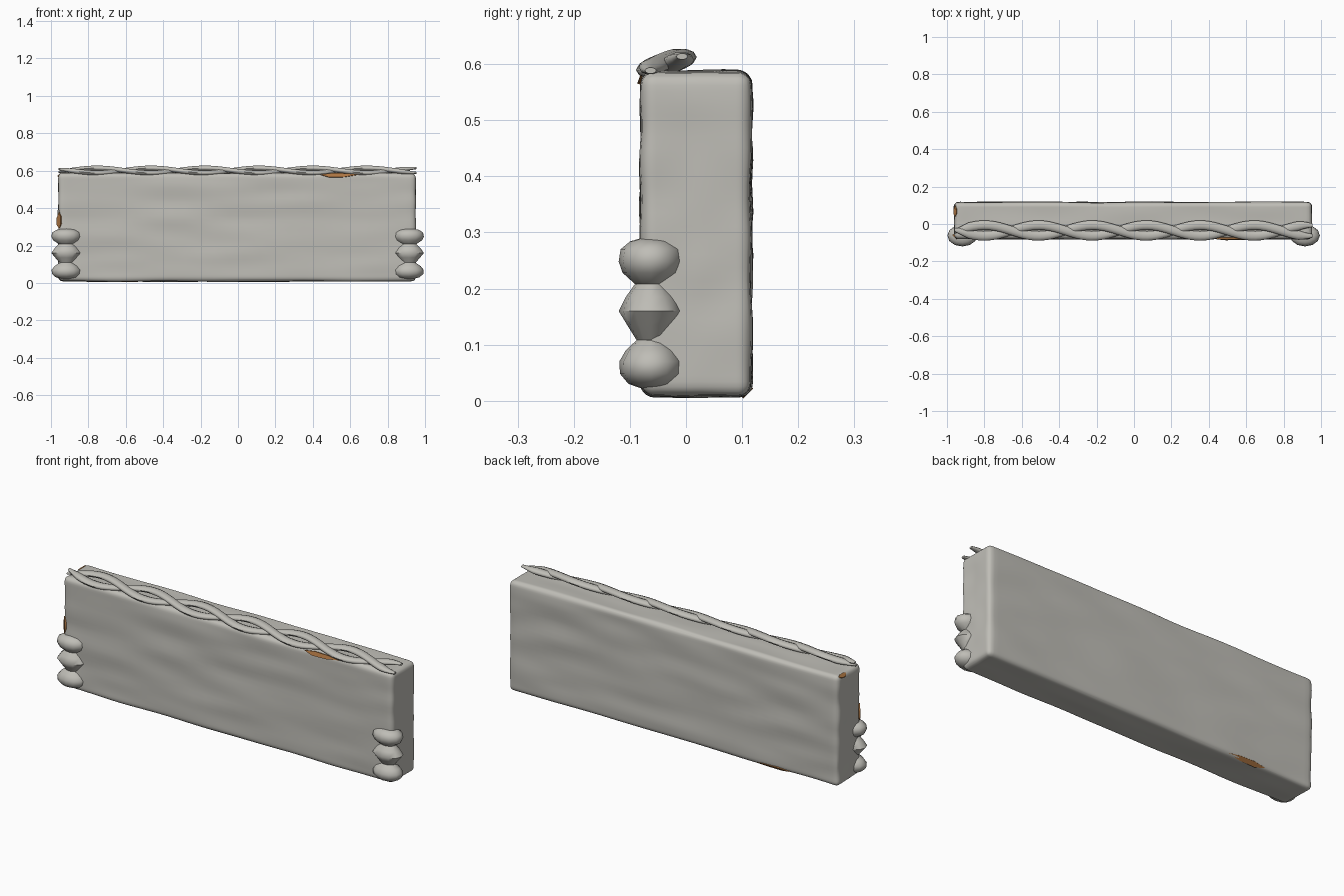
import bpy, bmesh, math
from mathutils import Vector, noise

cube = bpy.data.objects.get("Cube")
if cube:
    bpy.data.objects.remove(cube)


def material(name, color):
    m = bpy.data.materials.new(name)
    m.use_nodes = True
    m.diffuse_color = (*color, 1)
    m.node_tree.nodes["Principled BSDF"].inputs["Base Color"].default_value = (*color, 1)
    return m


stone = material("pale grey stone", (0.52, 0.51, 0.47))
wood = material("orange brown wood", (0.42, 0.18, 0.055))


def finish(bm, name, mat, angle=60):
    bmesh.ops.recalc_face_normals(bm, faces=bm.faces)
    mesh = bpy.data.meshes.new(name)
    bm.to_mesh(mesh)
    bm.free()
    mesh.materials.append(mat)
    obj = bpy.data.objects.new(name, mesh)
    bpy.context.collection.objects.link(obj)
    bpy.ops.object.select_all(action="DESELECT")
    obj.select_set(True)
    bpy.context.view_layer.objects.active = obj
    bpy.ops.object.shade_smooth_by_angle(angle=math.radians(angle))
    return obj


def loft(bm, rings):
    """Skin a list of point rings and cap both ends."""
    loops = [[bm.verts.new(p) for p in ring] for ring in rings]
    n = len(loops[0])
    for a, b in zip(loops, loops[1:]):
        for i in range(n):
            j = (i + 1) % n
            bm.faces.new((a[i], a[j], b[j], b[i]))
    bm.faces.new(loops[0])
    bm.faces.new(loops[-1])


# Slab: rounded box with gently uneven, lengthwise-streaked surfaces
HALF = Vector((0.955, 0.098, 0.29))
CENTRE = Vector((-0.005, 0.018, 0.298))
ROUND = 0.024
bm = bmesh.new()
bmesh.ops.create_cube(bm, size=2)
bmesh.ops.subdivide_edges(bm, edges=bm.edges[:], cuts=36, use_grid_fill=True)
for v in bm.verts:
    p = Vector([math.sin(c * math.pi / 2) * h for c, h in zip(v.co, HALF)])
    core = Vector([max(-h + ROUND, min(h - ROUND, c)) for c, h in zip(p, HALF)])
    out = (p - core).normalized()
    bump = noise.noise(Vector((p.x * 3, p.y * 9, p.z * 11)))
    v.co = CENTRE + core + out * (ROUND + 0.006 * bump)
finish(bm, "slab", stone)

# Twisted cord along the top front edge: two strands half a turn apart
STEPS, SIDES, PITCH = 76, 10, 0.577
for name, phase in (("cord_strand_a", 0), ("cord_strand_b", math.pi)):
    rings = []
    for s in range(STEPS + 1):
        x = -0.96 + 1.915 * s / STEPS
        t = math.tau * (x + 0.8) / PITCH + phase
        end = min(1, 0.4 + 8 * min(x + 0.96, 0.955 - x))
        cy = -0.035 + 0.029 * math.cos(t)
        cz = 0.601 + 0.013 * math.cos(t - 0.5)
        rings.append([(x, cy + 0.025 * end * math.cos(a), cz + 0.014 * end * math.sin(a))
                      for a in (math.tau * i / SIDES for i in range(SIDES))])
    bm = bmesh.new()
    loft(bm, rings)
    finish(bm, name, stone)

# Stacked corner knots: (height, relative width), with pinched waists
PROFILE = ((0.022, 0.3), (0.03, 0.7), (0.048, 0.96), (0.07, 0.98), (0.09, 0.78),
           (0.108, 0.45), (0.135, 0.74), (0.16, 1.0), (0.185, 0.78), (0.208, 0.5),
           (0.228, 0.88), (0.248, 1.0), (0.27, 0.94), (0.284, 0.65), (0.29, 0.3))
for side, name in ((1, "left_knot"), (-1, "right_knot")):
    bm = bmesh.new()
    loft(bm, [[(side * 0.916 + 0.08 * w * math.cos(a) - 0.002,
                -0.062 + 0.058 * w * math.sin(a), z)
               for a in (math.tau * i / 12 for i in range(12))] for z, w in PROFILE])
    finish(bm, name, stone)


# Exposed wood: thin lens-shaped slivers where the coating is worn
def sliver(name, centre, along, across, normal):
    c, u, w, n = (Vector(q) for q in (centre, along, across, normal))
    outline = [(-1, 0.3), (-0.4, 1), (0.4, 0.9), (1, 0.2), (0.3, -0.8), (-0.5, -1)]
    bm = bmesh.new()
    loft(bm, [[c + u * a + w * b + n * d for a, b in outline] for d in (-0.004, 0.004)])
    finish(bm, name, wood, 30)


sliver("worn_patch_front", (0.54, -0.079, 0.575), (0.1, 0, 0), (0, 0.004, 0.011), (0, -1, 0.3))
sliver("worn_patch_side", (-0.957, -0.068, 0.335), (0, 0, 0.045), (0.012, -0.012, 0), (-0.7, -0.7, 0))
sliver("worn_patch_top_corner", (-0.955, 0.07, 0.577), (0, 0.03, 0), (0.008, 0, 0.008), (-0.7, 0, 0.7))
sliver("worn_patch_back", (-0.57, 0.108, 0.016), (0.11, 0, 0), (0, 0.009, 0.009), (0, 0.7, -0.7))
